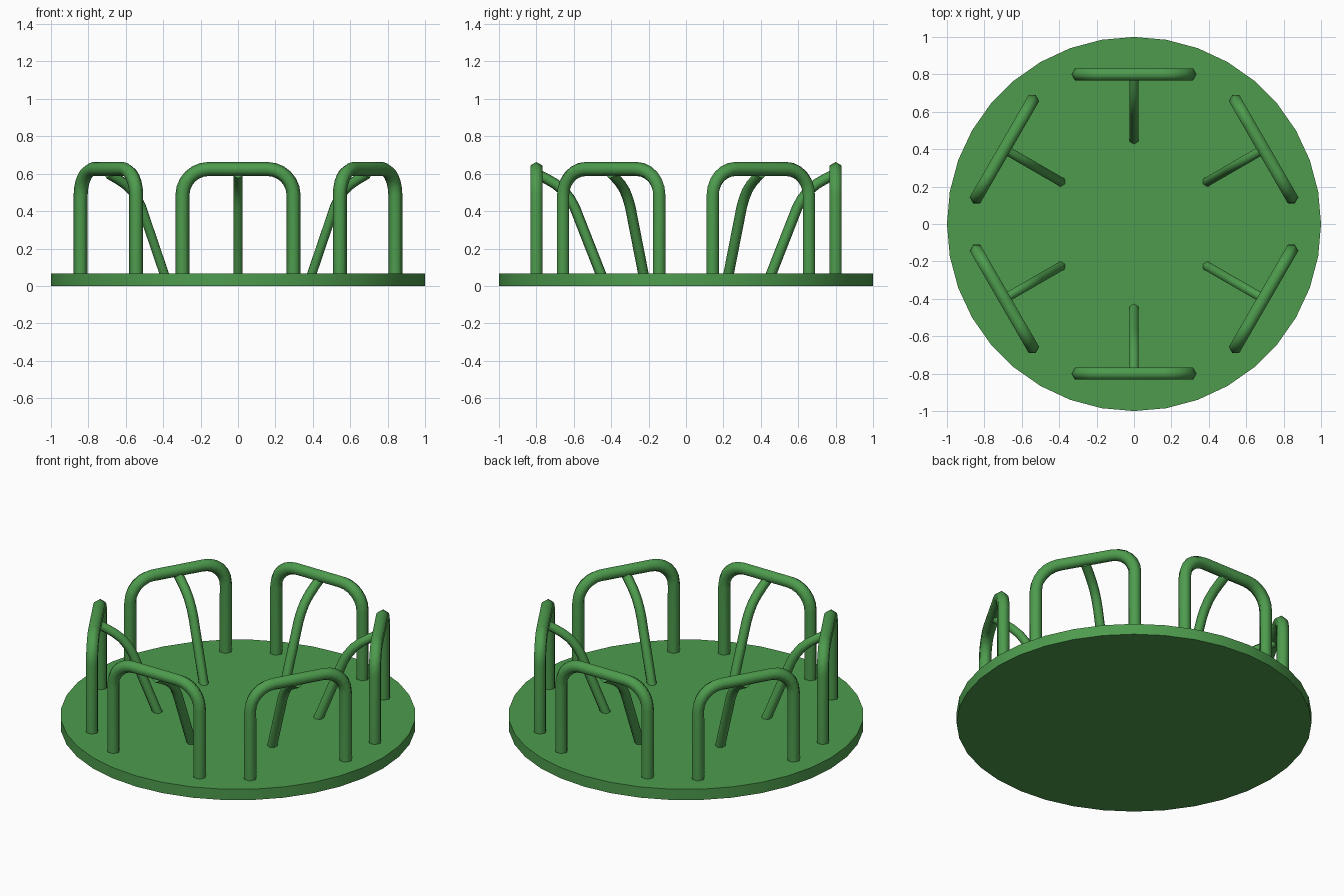
import bpy
import bmesh
import math
from mathutils import Vector

cube = bpy.data.objects.get("Cube")
if cube:
    bpy.data.objects.remove(cube, do_unlink=True)

green = bpy.data.materials.new("playground_green")
green.use_nodes = True
COLOR = (0.075, 0.33, 0.075, 1)
green.diffuse_color = COLOR
green.node_tree.nodes["Principled BSDF"].inputs["Base Color"].default_value = COLOR

DECK_TOP = 0.067
SIDES = 6


def tube_mesh(name, path, radius, normal):
    """Sweep a six-sided tube along a path lying in the plane of the given normal."""
    bm = bmesh.new()
    rings = []
    for i, p in enumerate(path):
        before = (p - path[i - 1]).normalized() if i > 0 else Vector()
        after = (path[i + 1] - p).normalized() if i < len(path) - 1 else Vector()
        side = normal.cross((before + after).normalized())
        ring = []
        for k in range(SIDES):
            a = math.tau * k / SIDES
            ring.append(bm.verts.new(p + radius * (math.cos(a) * side + math.sin(a) * normal)))
        rings.append(ring)
    for r, s in zip(rings, rings[1:]):
        for k in range(SIDES):
            n = (k + 1) % SIDES
            bm.faces.new((r[k], r[n], s[n], s[k])).smooth = True
    bm.faces.new(rings[0])
    bm.faces.new(rings[-1])
    for ring in (rings[0], rings[-1]):
        for k in range(SIDES):
            bm.edges.get((ring[k], ring[(k + 1) % SIDES])).smooth = False
    bmesh.ops.recalc_face_normals(bm, faces=bm.faces)
    mesh = bpy.data.meshes.new(name)
    bm.to_mesh(mesh)
    bm.free()
    mesh.materials.append(green)
    return mesh


# Round deck
bpy.ops.mesh.primitive_cylinder_add(vertices=36, radius=1, depth=DECK_TOP,
                                    location=(0, 0, DECK_TOP / 2))
deck = bpy.context.object
deck.name = "deck"
deck.data.materials.append(green)
bpy.ops.object.shade_smooth_by_angle(angle=math.radians(30))

# Hoop handrail path: leg, rounded corner, top bar, rounded corner, leg
HALF, BAR_Z, BEND, OUT = 0.297, 0.625, 0.14, -0.80
STEPS = 6
hoop_path = [Vector((-HALF, OUT, 0.05))]
for start, cx in ((math.pi, BEND - HALF), (math.pi / 2, HALF - BEND)):
    for j in range(STEPS + 1):
        a = start - math.pi / 2 * j / STEPS
        hoop_path.append(Vector((cx + BEND * math.cos(a), OUT,
                                 BAR_Z - BEND + BEND * math.sin(a))))
hoop_path.append(Vector((HALF, OUT, 0.05)))
hoop_mesh = tube_mesh("hoop", hoop_path, 0.0375, Vector((0, 1, 0)))

# Inner brace path: leaning straight leg, then a bend out to the top bar
brace_points = ((0.45, 0.05), (0.595, 0.42), (0.62, 0.465), (0.655, 0.51),
                (0.70, 0.546), (0.75, 0.575), (0.80, 0.60))
brace_path = [Vector((0, -y, z)) for y, z in brace_points]
brace_mesh = tube_mesh("brace", brace_path, 0.028, Vector((1, 0, 0)))

# Six handrails around the deck
for i in range(6):
    for name, mesh in (("handrail_hoop", hoop_mesh), ("handrail_brace", brace_mesh)):
        obj = bpy.data.objects.new(f"{name}_{i + 1}", mesh)
        obj.rotation_euler.z = math.tau * i / 6
        bpy.context.collection.objects.link(obj)
